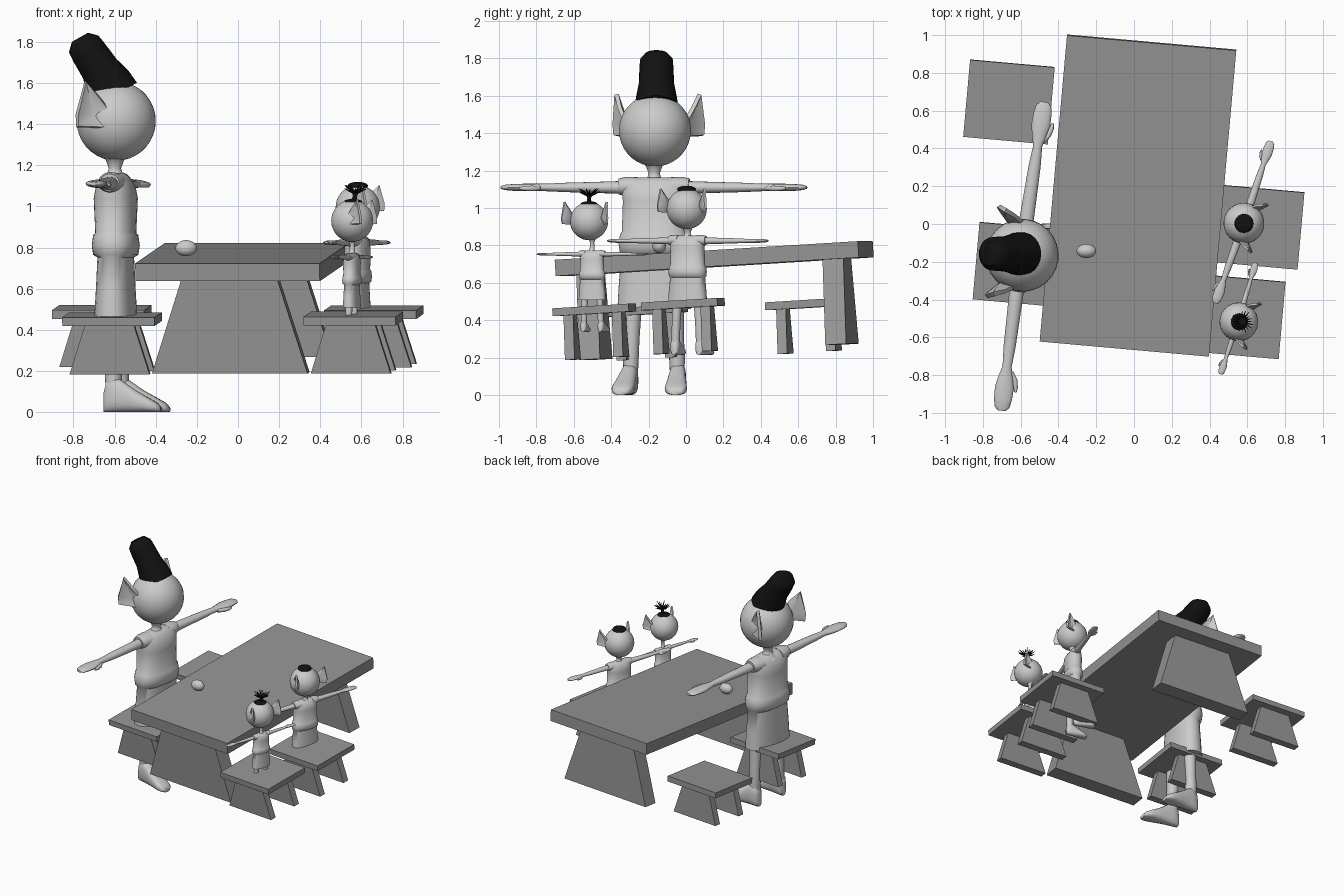
import bpy, bmesh, math, random
from mathutils import Matrix, Vector

if "Cube" in bpy.data.objects:
    bpy.data.objects.remove(bpy.data.objects["Cube"])

random.seed(4)
V = Vector


def material(name, c):
    m = bpy.data.materials.new(name)
    m.diffuse_color = (c, c, c, 1)
    m.use_nodes = True
    m.node_tree.nodes["Principled BSDF"].inputs["Base Color"].default_value = m.diffuse_color
    return m


SKIN = material("light grey", 0.6)
WOOD = material("mid grey", 0.3)
HAIR = material("black", 0.006)


def finish(name, bm, mat, M, smooth=True):
    """Turn a bmesh into an object placed by matrix M."""
    bmesh.ops.transform(bm, matrix=M, verts=bm.verts)
    bmesh.ops.recalc_face_normals(bm, faces=bm.faces)
    me = bpy.data.meshes.new(name)
    bm.to_mesh(me)
    bm.free()
    me.materials.append(mat)
    ob = bpy.data.objects.new(name, me)
    bpy.context.collection.objects.link(ob)
    if smooth:
        bpy.ops.object.select_all(action='DESELECT')
        ob.select_set(True)
        bpy.context.view_layer.objects.active = ob
        bpy.ops.object.shade_smooth_by_angle(angle=math.radians(50))
    return ob


def loft(name, sections, u, v, mat, M, n=20, p=1.0, smooth=True):
    """Skin rings given as (centre, half size along u, half size along v)."""
    bm = bmesh.new()
    rings = []
    for c, a, b in sections:
        ring = []
        for i in range(n):
            t = 2 * math.pi * i / n
            ct, st = math.cos(t), math.sin(t)
            x = math.copysign(abs(ct) ** p, ct) * a
            y = math.copysign(abs(st) ** p, st) * b
            ring.append(bm.verts.new(V(c) + V(u) * x + V(v) * y))
        rings.append(ring)
    for r, q in zip(rings, rings[1:]):
        for i in range(n):
            j = (i + 1) % n
            bm.faces.new((r[i], r[j], q[j], q[i]))
    bm.faces.new(rings[0])
    bm.faces.new(rings[-1])
    return finish(name, bm, mat, M, smooth)


def ball(name, centre, size, mat, M):
    bm = bmesh.new()
    bmesh.ops.create_uvsphere(bm, u_segments=28, v_segments=18, radius=1)
    return finish(name, bm, mat, M @ Matrix.Translation(centre) @ Matrix.Diagonal((*size, 1)))


def slab(name, M, y, z0, z1, w0, w1, d):
    """Board with a trapezoid front: width w0 at the bottom, w1 at the top."""
    bm = bmesh.new()
    bmesh.ops.create_cube(bm, size=1)
    for q in bm.verts:
        top = q.co.z > 0
        q.co = V((q.co.x * (w1 if top else w0), y + q.co.y * d, z1 if top else z0))
    finish(name, bm, WOOD, M, False)


# Furniture: all on a slightly sloped, turned ground
TILT = Matrix.Rotation(math.radians(-5.1), 4, 'Z') @ Matrix.Rotation(math.radians(3.5), 4, 'X')
M = Matrix.Translation((0.021, 0.148, 0.773)) @ TILT
slab("table_top", M, 0, -0.087, 0, 0.9, 0.9, 1.63)
for s, nm in ((-1, "front"), (1, "back")):
    slab("table_leg_" + nm, M, s * 0.662 - 0.005, -0.543, -0.087, 0.76, 0.47, 0.112)

STOOLS = [(-0.662, 0.645, 0.508), (-0.612, -0.215, 0.473),
          (0.66, -0.018, 0.507), (0.56, -0.492, 0.476)]
for k, pos in enumerate(STOOLS):
    M = Matrix.Translation(pos) @ TILT
    slab(f"stool_seat_{k}", M, 0, -0.042, 0, 0.45, 0.45, 0.41)
    for s in (-1, 1):
        slab(f"stool_leg_{k}_{s}", M, s * 0.13, -0.28, -0.042, 0.39, 0.24, 0.052)

# Egg on the table
ball("egg", (-0.252, -0.143, 0.797), (0.052, 0.037, 0.039), SKIN, Matrix())


def ear(name, s, M):
    """Pointed ear: rim with a pressed-in middle, given thickness."""
    rim = [(0.0, 0.172, -0.03), (-0.15, 0.245, -0.025), (-0.15, 0.25, 0.03),
           (-0.115, 0.235, 0.19), (-0.06, 0.21, 0.12), (-0.01, 0.175, 0.05)]
    bm = bmesh.new()
    outer = [bm.verts.new((x, s * y, z)) for x, y, z in rim]
    mid = bm.verts.new((-0.085, s * 0.175, 0.03))
    for a, b in zip(outer, outer[1:] + outer[:1]):
        bm.faces.new((a, b, mid))
    bmesh.ops.recalc_face_normals(bm, faces=bm.faces)
    bmesh.ops.solidify(bm, geom=bm.faces[:], thickness=0.022)
    finish(name, bm, SKIN, M)


X, Y, Z = (1, 0, 0), (0, 1, 0), (0, 0, 1)


def figure(nm, pos, angle, scale, head_pos, head_scale):
    """Standing figure with arms spread, facing local +x."""
    turn = Matrix.Rotation(math.radians(angle), 4, 'Z')
    M = Matrix.Translation(pos) @ turn @ Matrix.Scale(scale, 4)
    H = Matrix.Translation(head_pos) @ turn @ Matrix.Scale(head_scale, 4)

    # Dress, with a thick belt roll
    prof = [(0.46, .100, .198), (0.6, .092, .19), (0.752, .085, .176), (0.765, .106, .186),
            (0.81, .113, .191), (0.86, .106, .184), (0.872, .096, .174), (1.04, .104, .168),
            (1.1, .092, .176), (1.14, .065, .165), (1.162, .04, .1)]
    loft(nm + "_dress", [((0.004, 0, z), a, b) for z, a, b in prof], X, Y, SKIN, M, 28, 0.85)

    # Neck and head
    low = (head_pos[2] - pos[2] - 0.19 * head_scale) / scale
    prof = [(1.13, .075), (1.165, .036), (low - 0.04, .03), (low, .045), (low + 0.03, .075)]
    loft(nm + "_neck", [((0, 0, z), r, r) for z, r in prof], X, Y, SKIN, M)
    ball(nm + "_head", (0, 0, 0), (0.193, 0.193, 0.193), SKIN, H)

    for s, side in ((-1, "right"), (1, "left")):
        ear(f"{nm}_ear_{side}", s, H)

        # Sleeve, arm and flat hand with thumb
        prof = [(.09, .07, .05), (.15, .062, .052), (.19, .047, .043)]
        loft(f"{nm}_sleeve_{side}", [((0, s * y, 1.115), a, b) for y, a, b in prof], X, Z, SKIN, M)
        prof = [(.12, .04, .036), (.3, .036, .03), (.48, .032, .025), (.59, .024, .02),
                (.64, .038, .02), (.7, .05, .02), (.76, .048, .018), (.805, .04, .014), (.825, .02, .008)]
        loft(f"{nm}_arm_{side}", [((0.012 * y, s * y, 1.11), a, b) for y, a, b in prof],
             X, Z, SKIN, M, 16)
        prof = [(.03, .61, .012), (.055, .65, .015), (.066, .69, .013), (.07, .72, .006)]
        loft(f"{nm}_thumb_{side}", [((x, s * y, 1.105), r, r) for x, y, r in prof],
             X, Z, SKIN, M, 10)

        # Leg and wedge-shaped foot
        prof = [(.55, .11, .05), (.3, .12, .042), (.2, .125, .043), (.1, .125, .038)]
        loft(f"{nm}_leg_{side}", [((0.01, s * y, z), r, r) for z, y, r in prof], X, Y, SKIN, M, 16)
        prof = [(-.036, .025, .1), (-.02, .04, .155), (.02, .045, .175), (.06, .047, .15),
                (.12, .054, .108), (.19, .06, .068), (.23, .05, .045), (.247, .03, .025)]
        loft(f"{nm}_foot_{side}", [((x, s * (.128 + .08 * max(x, 0)), h / 2), w, h / 2)
                                   for x, w, h in prof], Y, Z, SKIN, M, 20, 0.75)
    return H


adult = figure("tall_figure", (-0.598, -0.17, 0), -7.9, 1, (-0.592, -0.166, 1.415), 1)
figure("middle_figure", (0.583, 0.008, 0.214), 161, 0.55, (0.582, 0.004, 0.995), 0.56)
figure("small_figure", (0.555, -0.502, 0.337), 162.5, 0.375, (0.555, -0.518, 0.93), 0.53)

# Tall hair column leaning back (world coordinates)
path = [(-.60, 1.54, .125, .118), (-.63, 1.60, .115, .108), (-.672, 1.67, .094, .094),
        (-.725, 1.75, .088, .091), (-.75, 1.79, .082, .088), (-.768, 1.822, .045, .062)]
loft("tall_hair", [((x, -0.158, z), a, b) for x, z, a, b in path],
     V((0.87, 0, 0.49)), Y, HAIR, Matrix(), 24)

# Flat hair pad of the middle figure
ball("middle_hair", (0.582, 0.003, 1.1), (0.05, 0.05, 0.019), HAIR, Matrix())

# Small figure: pad, stem and fan of spikes
ball("small_hair_pad", (0.558, -0.518, 1.022), (0.045, 0.045, 0.014), HAIR, Matrix())
loft("small_hair_stem", [((0.56, -0.518, 1.02), .016, .016), ((0.568, -0.518, 1.05), .01, .01),
                         ((0.573, -0.517, 1.08), .02, .02)], X, Y, HAIR, Matrix(), 10)
for i in range(20):
    t = 2 * math.pi * i / 20
    r = random.uniform(0.045, 0.062)
    root = V((0.57, -0.517, 1.06))
    tip = V((0.573 + r * math.cos(t), -0.516 + r * math.sin(t), random.uniform(1.082, 1.108)))
    side = V((-math.sin(t), math.cos(t), 0))
    up = side.cross(tip - root).normalized()
    loft(f"small_hair_spike_{i}", [(root, .004, .004), (root.lerp(tip, .6), .004, .004),
                                   (tip, .0015, .0015)], side, up, HAIR, Matrix(), 5)
